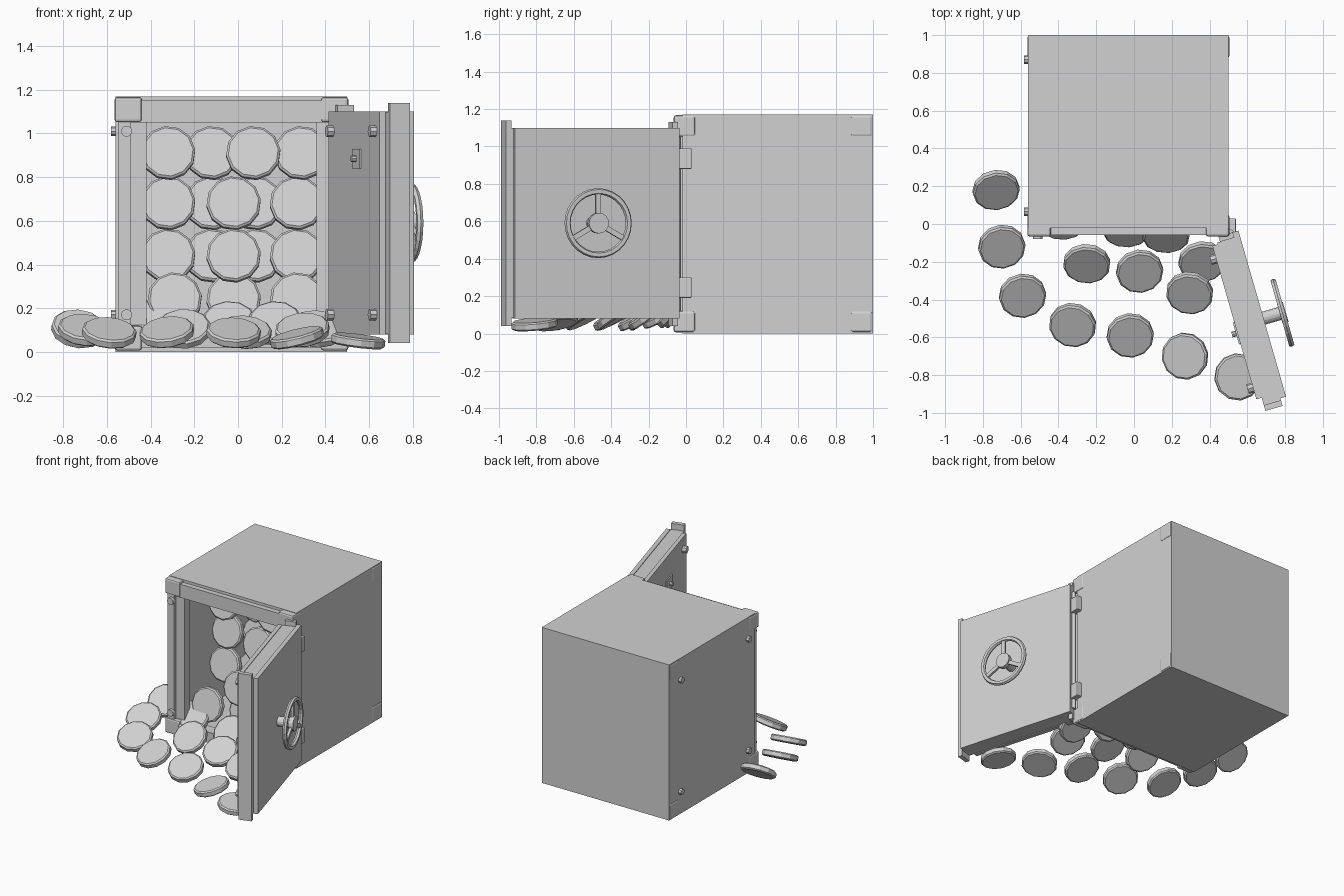
import bpy, bmesh, math
from mathutils import Matrix, Vector

if "Cube" in bpy.data.objects:
    bpy.data.objects.remove(bpy.data.objects["Cube"])

grey = bpy.data.materials.new("plain grey")
grey.diffuse_color = (0.64, 0.64, 0.64, 1)
grey.use_nodes = True
grey.node_tree.nodes["Principled BSDF"].inputs["Base Color"].default_value = grey.diffuse_color


def finish(name, bm, matrix=None):
    me = bpy.data.meshes.new(name)
    bmesh.ops.recalc_face_normals(bm, faces=bm.faces)
    bm.to_mesh(me)
    bm.free()
    me.materials.append(grey)
    ob = bpy.data.objects.new(name, me)
    bpy.context.collection.objects.link(ob)
    if matrix is not None:
        ob.matrix_world = matrix
    return ob


def box(name, x, y, z, matrix=None, bevel=0):
    """Box from three (min, max) ranges."""
    bm = bmesh.new()
    size = [b - a for a, b in (x, y, z)]
    mid = [(a + b) / 2 for a, b in (x, y, z)]
    bmesh.ops.create_cube(bm, size=1, matrix=Matrix.Translation(mid) @ Matrix.Diagonal((*size, 1)))
    if bevel:
        bmesh.ops.bevel(bm, geom=bm.edges[:], offset=bevel, segments=2, affect='EDGES', profile=0.5)
    return finish(name, bm, matrix)


def rod(name, start, end, r, sides=12, matrix=None):
    """Cylinder between two points."""
    a, b = Vector(start), Vector(end)
    rot = (b - a).to_track_quat('Z', 'Y').to_matrix().to_4x4()
    bm = bmesh.new()
    bmesh.ops.create_cone(bm, cap_ends=True, segments=sides, radius1=r, radius2=r,
                          depth=(b - a).length, matrix=Matrix.Translation((a + b) / 2) @ rot)
    return finish(name, bm, matrix)


def lathe(name, profile, sides, matrix, closed=False):
    """Revolve (radius, height) points around local z."""
    bm = bmesh.new()
    rings = [[bm.verts.new((r * math.cos(i * math.tau / sides), r * math.sin(i * math.tau / sides), h))
              for i in range(sides)] for r, h in profile]
    pairs = list(zip(rings, rings[1:])) + ([(rings[-1], rings[0])] if closed else [])
    for a, b in pairs:
        for i in range(sides):
            j = (i + 1) % sides
            bm.faces.new((a[i], a[j], b[j], b[i]))
    if not closed:
        bm.faces.new(rings[0])
        bm.faces.new(rings[-1])
    return finish(name, bm, matrix)


# safe body: five thick walls
L, R, T = -0.56, 0.50, 1.17
W = 0.07
YF, YB = -0.02, 1.0
box("left_wall", (L, L + W), (YF, YB), (0, T))
box("right_wall", (R - W, R), (YF, YB), (0, T))
box("roof", (L + W, R - W), (YF, YB), (T - W, T))
box("floor", (L + W, R - W), (YF, YB), (0, W))
box("back_wall", (L + W, R - W), (YB - W, YB), (W, T - W))

# front frame: raised outer rim and recessed inner lip
box("rim_left", (L + 0.012, L + W), (-0.058, YF), (0.02, 1.15))
box("rim_right", (R - W, R - 0.012), (-0.058, YF), (0.02, 1.15))
box("rim_top", (L + W, R - W), (-0.058, YF), (1.05, 1.15))
box("rim_bottom", (L + W, R - W), (-0.058, YF), (0.02, 0.10))
box("lip_left", (L + W, L + 2 * W), (-0.035, 0.03), (0.10, 1.05))
box("lip_right", (R - 2 * W, R - W), (-0.035, 0.03), (0.10, 1.05))
box("lip_top", (L + W, R - W), (YF, 0.03), (1.05, T - W))
box("lip_bottom", (L + W, R - W), (YF, 0.03), (W, 0.10))

# corner guards
for x in ((L - 0.005, L + 0.12), (R - 0.12, R + 0.005)):
    for z in ((0.006, 0.12), (1.052, T - 0.003)):
        box("front_corner_guard", x, (-0.066, 0.05), z, bevel=0.012)
        box("rear_corner_guard", x, (0.88, 0.997), z, bevel=0.012)

# studs on the left side and on the left of the frame
for z in (0.17, 1.01):
    rod("frame_stud", (-0.51, -0.05, z), (-0.51, -0.08, z), 0.025)
    for y in (0.065, 0.87):
        rod("side_stud", (L + 0.01, y, z), (L - 0.022, y, z), 0.022, 8)

# hinges
rod("hinge_pin", (0.512, -0.045, 0.12), (0.512, -0.045, 1.05), 0.016)
for z in ((0.19, 0.30), (0.88, 0.99)):
    box("hinge_block", (0.49, 0.54), (-0.05, 0.03), z, bevel=0.006)

# door, built in local space: x = along the door, y = outward, z = up
a = math.radians(16)
door = Matrix(((math.sin(a), math.cos(a), 0, 0.50),
               (-math.cos(a), math.sin(a), 0, -0.05),
               (0, 0, 1, 0), (0, 0, 0, 1)))
box("door_core", (0.03, 0.925), (-0.071, 0.024), (0.085, 1.095), door)
box("door_outer_plate", (0.0, 0.915), (0.024, 0.055), (0.08, 1.10), door)
box("door_inner_plate", (0.04, 0.885), (-0.10, -0.071), (0.08, 1.10), door)
box("door_end_strip", (0.925, 0.957), (-0.071, 0.024), (0.04, 1.14), door)
box("door_hinge_strip", (0.0, 0.03), (-0.055, 0.024), (0.04, 1.13), door)

# bolts and latch on the inside of the door
for u in (0.11, 0.82):
    for z in (0.17, 1.01):
        rod("door_bolt", (u, -0.09, z), (u, -0.13, z), 0.026, 8, door)
box("latch_plate", (0.46, 0.58), (-0.108, -0.09), (0.84, 0.93), door)
rod("latch_knob", (0.52, -0.10, 0.885), (0.52, -0.13, 0.885), 0.015, 8, door)

# hand wheel on the outside of the door
wheel = door @ Matrix.Translation((0.4825, 0.159, 0.59)) @ Matrix.Rotation(-math.pi / 2, 4, 'X')
lathe("wheel_rim", [(0.187, 0), (0.180, 0.014), (0.160, 0.014), (0.153, 0), (0.160, -0.014), (0.180, -0.014)],
      28, wheel, closed=True)
rod("wheel_shaft", (0, 0, -0.11), (0, 0, 0), 0.035, 16, wheel)
rod("wheel_hub", (0, 0, -0.015), (0, 0, 0.018), 0.055, 16, wheel)
for k in range(3):
    t = math.radians(30 + 120 * k)
    spoke = wheel @ Matrix.Rotation(t, 4, 'Z')
    box("wheel_spoke", (0.045, 0.162), (-0.014, 0.014), (-0.009, 0.009), spoke)


def coin(x, y, z, tilt, roll=0):
    m = (Matrix.Translation((x, y, z)) @ Matrix.Rotation(math.radians(roll), 4, 'Y')
         @ Matrix.Rotation(math.radians(tilt), 4, 'X') @ Matrix.Rotation(math.radians(7), 4, 'Z'))
    lathe("coin", [(0.115, -0.022), (0.125, -0.014), (0.125, 0.014), (0.115, 0.022)], 12, m)


# coins piled inside, row by row: (height, [(x, y), ...])
for z, row in ((0.91, [(-0.32, 0.30), (-0.12, 0.40), (0.07, 0.32), (0.29, 0.37)]),
               (0.68, [(-0.32, 0.34), (-0.12, 0.42), (-0.02, 0.28), (0.08, 0.42), (0.27, 0.34)]),
               (0.44, [(-0.32, 0.31), (-0.12, 0.36), (-0.02, 0.05), (0.08, 0.36), (0.27, 0.31)]),
               (0.24, [(-0.29, 0.06), (-0.02, 0.12), (0.27, 0.06)])):
    for x, y in row:
        coin(x, y, z, 75)

# coins spilled on the ground
for c in ((-0.73, 0.18, 0.105, 38, 8), (-0.70, -0.12, 0.10, 28, 6), (-0.59, -0.38, 0.087, 27, 6),
          (-0.325, -0.535, 0.09, 27, -8), (-0.02, -0.59, 0.087, 26, 3), (0.27, -0.70, 0.065, 9, -14),
          (0.55, -0.81, 0.05, 5, 7), (0.295, -0.365, 0.10, 32, -6), (0.03, -0.25, 0.09, 30, 5),
          (-0.25, -0.21, 0.105, 40, -3), (0.36, -0.20, 0.105, 36, 5), (-0.38, 0.01, 0.14, 48, 0),
          (-0.04, -0.03, 0.13, 48, 0), (0.17, -0.06, 0.13, 48, 0)):
    coin(*c)
